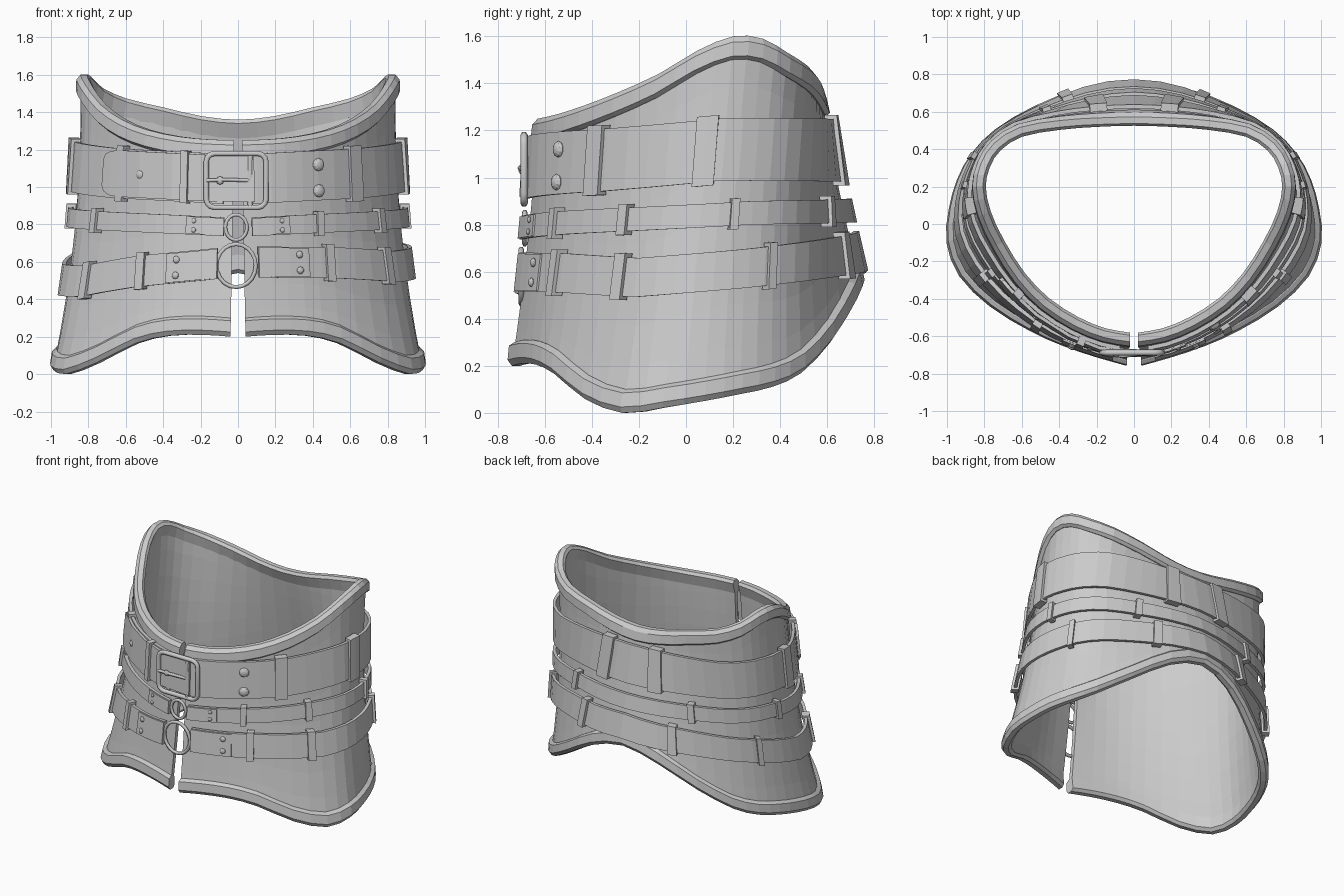
import bpy, bmesh, math
from mathutils import Vector

if "Cube" in bpy.data.objects:
    bpy.data.objects.remove(bpy.data.objects["Cube"])

# Outline of half the garment, front slit to centre back: top rim and bottom hem
TOP = [(.02, -.655, 1.25), (.17, -.63, 1.255), (.33, -.565, 1.27), (.5, -.455, 1.305), (.64, -.31, 1.36),
       (.755, -.13, 1.44), (.835, .04, 1.54), (.868, .2, 1.6), (.84, .335, 1.59), (.765, .45, 1.53),
       (.62, .54, 1.475), (.4, .578, 1.425), (.2, .592, 1.38), (0, .597, 1.36)]
HEM = [(.04, -.765, .2), (.2, -.72, .21), (.38, -.66, .205), (.56, -.58, .165), (.775, -.45, .06),
       (.943, -.285, .0), (1.012, -.1, .022), (.998, .08, .05), (.953, .24, .08), (.875, .38, .11),
       (.748, .51, .17), (.54, .635, .3), (.28, .735, .46), (0, .768, .54)]


def wrap(w):
    return (w + 13) % 26 - 13


def spline(t, a):
    """Smooth curve through the outline points, mirrored past the centre back."""
    i = min(int(a), 12)
    f = a - i

    def at(k):
        if k < 0:
            return 2 * Vector(t[0]) - Vector(t[1])
        return Vector(t[k]) if k < 14 else Vector((-t[12][0], *t[12][1:]))
    p0, p1, p2, p3 = (at(i + k) for k in (-1, 0, 1, 2))
    return (2 * p1 + (p2 - p0) * f + (2 * p0 - 5 * p1 + 4 * p2 - p3) * f ** 2
            + (3 * p1 - p0 - 3 * p2 + p3) * f ** 3) / 2


def column(w):
    """Top and hem points at position w (0 front, +right, -left, 13 back)."""
    w = wrap(w)
    ends = [spline(t, abs(w)) for t in (TOP, HEM)]
    if w < 0:
        for p in ends:
            p.x *= -1
    return ends


def base(w, z):
    t, b = column(w)
    v = (z - b.z) / (t.z - b.z)
    p = b.lerp(t, v)
    p.z = z
    return p, v


def normal(w, z):
    d = base(w + .5, z)[0] - base(w - .5, z)[0]
    return Vector((d.y, -d.x, 0)).normalized()


def lerp(knots, x):
    for (x0, y0), (x1, y1) in zip(knots, knots[1:]):
        if x <= x1:
            return y0 + (y1 - y0) * (x - x0) / (x1 - x0)
    return knots[-1][1]


def surf(w, z, off):
    """Point on the waisted body, pushed outward by off."""
    p, v = base(w, z)
    pinch = lerp([(0, .05), (2, .08), (5, .17), (8, .16), (11, .06), (13, .03)], abs(wrap(w)))
    return p + normal(w, z) * (off - pinch * max(v * (1 - v), 0))


def path(a, b):
    return [a] + [i / 2 for i in range(math.ceil(2 * a + .02), math.floor(2 * b - .02) + 1)] + [b]


def finish(name, bm):
    bmesh.ops.recalc_face_normals(bm, faces=bm.faces)
    me = bpy.data.meshes.new(name)
    bm.to_mesh(me)
    bm.free()
    ob = bpy.data.objects.new(name, me)
    bpy.context.collection.objects.link(ob)
    return ob


def sweep(name, ws, section):
    """Closed cross-section (z, offset) swept around the body."""
    bm = bmesh.new()
    rings = [[bm.verts.new(surf(w, z, o)) for z, o in section(w)] for w in ws]
    n = len(rings[0])
    for r, q in zip(rings, rings[1:]):
        for i in range(n):
            j = (i + 1) % n
            bm.faces.new((r[i], q[i], q[j], r[j]))
    bm.faces.new(rings[0])
    bm.faces.new(rings[-1])
    return finish(name, bm)


def ribbon(name, ws, centre, half, o0, o1):
    def section(w):
        c, h = centre(wrap(w)), half(w)
        return [(c - h, o0), (c - h, o1), (c + h, o1), (c + h, o0)]
    return sweep(name, ws, section)


def tube(name, pts, r, cyclic=True):
    cu = bpy.data.curves.new(name, 'CURVE')
    cu.dimensions = '3D'
    cu.bevel_depth, cu.bevel_resolution, cu.use_fill_caps = r, 1, True
    sp = cu.splines.new('POLY')
    sp.points.add(len(pts) - 1)
    for p, co in zip(sp.points, pts):
        p.co = (*co, 1)
    sp.use_cyclic_u = cyclic
    bpy.context.collection.objects.link(bpy.data.objects.new(name, cu))


def rivet(name, w, z, off, r):
    bm = bmesh.new()
    bmesh.ops.create_uvsphere(bm, u_segments=10, v_segments=6, radius=r)
    ob = finish(name, bm)
    ob.location = surf(w, z, off)
    ob.scale.z = .6
    ob.rotation_euler = normal(w, z).to_track_quat('Z', 'Y').to_euler()


# Body shell
FULL = path(.001, 25.999)
ROWS = [i / 8 for i in range(9)]


def shell(w):
    t, b = column(w)
    zs = [b.z + .02 + (t.z - b.z - .04) * v for v in ROWS]
    return [(z, -.025) for z in zs] + [(z, -.055) for z in reversed(zs)]


sweep("body_shell", FULL, shell)

# Rolled trims along both edges
TRIM = [(0, -.025), (.025, -.003), (.085, 0), (.1, -.02), (.1, -.055), (.02, -.075), (0, -.06)]
sweep("top_trim", FULL, lambda w: [(column(w)[0].z - d, o) for d, o in TRIM])
sweep("hem_trim", FULL, lambda w: [(column(w)[1].z + d, o) for d, o in TRIM])

# Three belts: centre height around the body, half width, front gap, keepers (position, half length)
z1 = lambda w: lerp([(0, 1.04), (4, 1.075), (7, 1.12), (13, 1.115)], abs(w))
z2 = lambda w: lerp([(0, .785), (5, .825), (8, .85), (13, .86)], abs(w))
z3 = lambda w: lerp([(-13, .69), (-9, .59), (-6.5, .505), (-4.8, .495), (-3, .55), (0, .6), (3, .595),
                     (5, .575), (8, .615), (13, .69)], w)
BELTS = [("wide_belt", z1, .133, .35, [(3.7, .2), (-3.7, .12), (6.5, .28), (-6.5, .28), (12.1, .22), (-12.1, .22)]),
         ("narrow_belt", z2, .05, .3, [(2.5, .1), (4.55, .1), (-4.55, .1), (7.45, .12), (-7.45, .12),
                                       (11, .1), (-11, .1)]),
         ("lower_belt", z3, .083, .5, [(2.75, .12), (-2.9, .12), (4.6, .12), (-4.6, .12), (8.7, .12),
                                       (-8.7, .12), (11.6, .12), (-11.6, .12)])]
for name, zc, h, gap, keepers in BELTS:
    ribbon(name, path(gap, 26 - gap), zc, lambda w: h, 0, .022)
    for k, d in keepers:
        ribbon(name + "_keeper", path(k - d, k + d), zc, lambda w: h + .016, -.015, .038)

# Folded belt ends, riveted round the rings
for s in (1, -1):
    for name, zc, h, a, b, rw, dz, r in (("narrow_fold", z2, .046, .3, 1.55, 1.3, .025, .014),
                                         ("lower_fold", z3, .078, .5, 2.1, 1.8, .042, .02)):
        ribbon(name, path(*sorted((a * s, b * s))), zc, lambda w: h, .016, .03)
        for e in (1, -1):
            rivet(name + "_rivet", rw * s, zc(rw * s) + e * dz, .032, r)
for e in (1, -1):
    rivet("wide_belt_rivet", 2.5, 1.05 + e * .07, .024, .035)

# Strap passing through the buckle, with a rounded tip and its keeper
ribbon("buckle_strap", [-4.3, -4.22, -4, -3.7, -3, -2, -1, 0.4], z1,
       lambda w: lerp([(-4.3, .07), (-4.22, .1), (-4, .118), (-3.7, .124), (.4, .124)], w), .024, .042)
ribbon("strap_keeper", path(-1.72, -1.5), z1, lambda w: .14, 0, .055)
rivet("strap_eyelet", -3, z1(-3), .038, .024)

# Buckle frame, bar and prong
corners = [(1, 1, 0), (-1, 1, 90), (-1, -1, 180), (1, -1, 270)]
frame = []
for sx, sz, a0 in corners:
    for k in range(4):
        a = math.radians(a0 + 30 * k)
        frame.append((-.01 + sx * .115 + .045 * math.cos(a), -.688, 1.035 + sz * .1 + .045 * math.sin(a)))
tube("buckle_frame", frame, .016)
tube("buckle_bar", [(.065, -.685, .9), (.065, -.685, 1.17)], .016, False)
tube("buckle_prong", [(.065, -.69, 1.035), (-.06, -.705, 1.04), (-.17, -.695, 1.035)], .011, False)
rivet("prong_eyelet", -.45, 1.035, .042, .022)

# Rings joining the two lower belts
for name, rx, rz, z, y, r in (("small_ring", .058, .068, .785, -.685, .011),
                              ("large_ring", .105, .115, .58, -.7, .012)):
    tube(name, [(-.01 + rx * math.cos(i * math.pi / 10), y, z + rz * math.sin(i * math.pi / 10))
                for i in range(20)], r)
